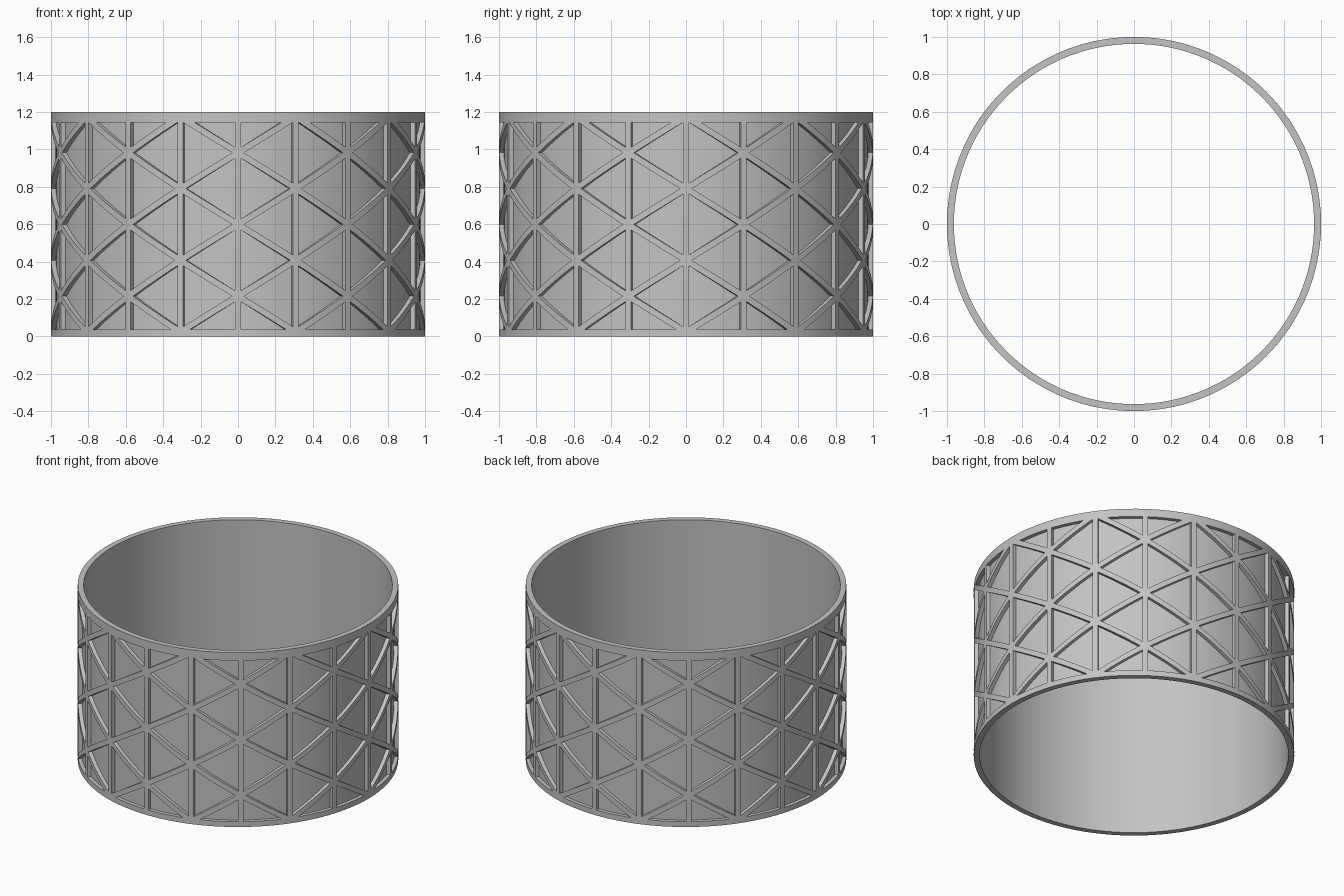
import bpy, bmesh, math
from mathutils import Vector

if "Cube" in bpy.data.objects:
    bpy.data.objects.remove(bpy.data.objects["Cube"])

COLS = 20                 # vertical ribs around the ring
STEP = 2 * math.pi / COLS
PITCH = 0.3835            # vertical distance between rib crossings
HEIGHT, R_IN = 1.2, 0.963
Z_LOW, Z_HIGH = 0.037, 1.145   # recesses stay between the two rims
DEPTH, HALF_RIB = 0.025, 0.0165
SEGS = 120

grey = bpy.data.materials.new("grey")
grey.diffuse_color = (0.55, 0.55, 0.55, 1)
grey.use_nodes = True
grey.node_tree.nodes["Principled BSDF"].inputs["Base Color"].default_value = grey.diffuse_color


def finish(bm, name):
    mesh = bpy.data.meshes.new(name)
    bm.to_mesh(mesh)
    bm.free()
    mesh.materials.append(grey)
    obj = bpy.data.objects.new(name, mesh)
    bpy.context.collection.objects.link(obj)
    bpy.ops.object.select_all(action='DESELECT')
    obj.select_set(True)
    bpy.context.view_layer.objects.active = obj
    bpy.ops.object.shade_smooth_by_angle(angle=math.radians(30))
    return obj


def cut(bm, co, no, clear=False):
    bmesh.ops.bisect_plane(bm, geom=bm.verts[:] + bm.edges[:] + bm.faces[:],
                           dist=1e-5, plane_co=co, plane_no=no, clear_outer=clear)


# Flat sheet of triangles: x is the arc, y the depth, z the height
bm = bmesh.new()
for c in range(COLS):
    base = 0.215 if c % 2 == 0 else 0.215 - PITCH / 2
    for k in range(-2, 5):
        zl = base + k * PITCH
        zr = zl + PITCH / 2
        l0, l1 = (c * STEP, 0, zl), (c * STEP, 0, zl + PITCH)
        r0, r1 = ((c + 1) * STEP, 0, zr), ((c + 1) * STEP, 0, zr + PITCH)
        for tri in ((l0, r0, l1), (r0, r1, l1)):
            bm.faces.new([bm.verts.new(p) for p in tri])
bmesh.ops.remove_doubles(bm, verts=bm.verts[:], dist=1e-4)

# Inset every triangle to leave the ribs
panels = bm.faces[:]
bmesh.ops.inset_individual(bm, faces=panels, thickness=HALF_RIB, use_even_offset=True)
for f in bm.faces:
    f.material_index = 0
for f in panels:
    f.material_index = 1

# Trim to height, mark the rims and slice for the curve
cut(bm, (0, 0, HEIGHT), (0, 0, 1), True)
cut(bm, (0, 0, 0), (0, 0, -1), True)
for z in (Z_LOW, Z_HIGH):
    cut(bm, (0, 0, z), (0, 0, 1))
for i in range(1, SEGS):
    cut(bm, (i * 2 * math.pi / SEGS, 0, 0), (1, 0, 0))

# Sink the panels between the rims
floor = [f for f in bm.faces if f.material_index == 1
         and Z_LOW < f.calc_center_median().z < Z_HIGH]
new = bmesh.ops.extrude_face_region(bm, geom=floor)["geom"]
for v in new:
    if isinstance(v, bmesh.types.BMVert):
        v.co.y = DEPTH
old = [f for f in floor if f.is_valid and f.calc_center_median().y < DEPTH / 2]
if old:
    bmesh.ops.delete(bm, geom=old, context='FACES')

# Wrap the sheet into a ring
for v in bm.verts:
    a, r = v.co.x, 1 - v.co.y
    v.co.x, v.co.y = r * math.sin(a), -r * math.cos(a)
bmesh.ops.remove_doubles(bm, verts=bm.verts[:], dist=1e-4)
bmesh.ops.recalc_face_normals(bm, faces=bm.faces[:])
score = 0
for f in bm.faces:
    m = f.calc_center_median()
    score += f.calc_area() * f.normal.dot(Vector((m.x, m.y, 0)))
    f.material_index = 0
if score < 0:
    bmesh.ops.reverse_faces(bm, faces=bm.faces[:])
finish(bm, "ribbed_outer_wall")

# Smooth inner wall with flat top and bottom rims
bm = bmesh.new()
profile = [(1, 0), (R_IN, 0), (R_IN, HEIGHT), (1, HEIGHT)]
rings = [[bm.verts.new((r * math.sin(2 * math.pi * i / SEGS),
                        -r * math.cos(2 * math.pi * i / SEGS), z))
          for i in range(SEGS)] for r, z in profile]
for a, b in zip(rings, rings[1:]):
    for i in range(SEGS):
        j = (i + 1) % SEGS
        bm.faces.new((a[i], b[i], b[j], a[j]))
bm.normal_update()
for f in bm.faces:       # inner wall faces the axis, rims face up and down
    m = f.calc_center_median()
    out = Vector((-m.x, -m.y, 0)) if abs(f.normal.z) < 0.5 else Vector((0, 0, m.z - 0.6))
    if f.normal.dot(out) < 0:
        f.normal_flip()
finish(bm, "inner_wall_and_rims")
